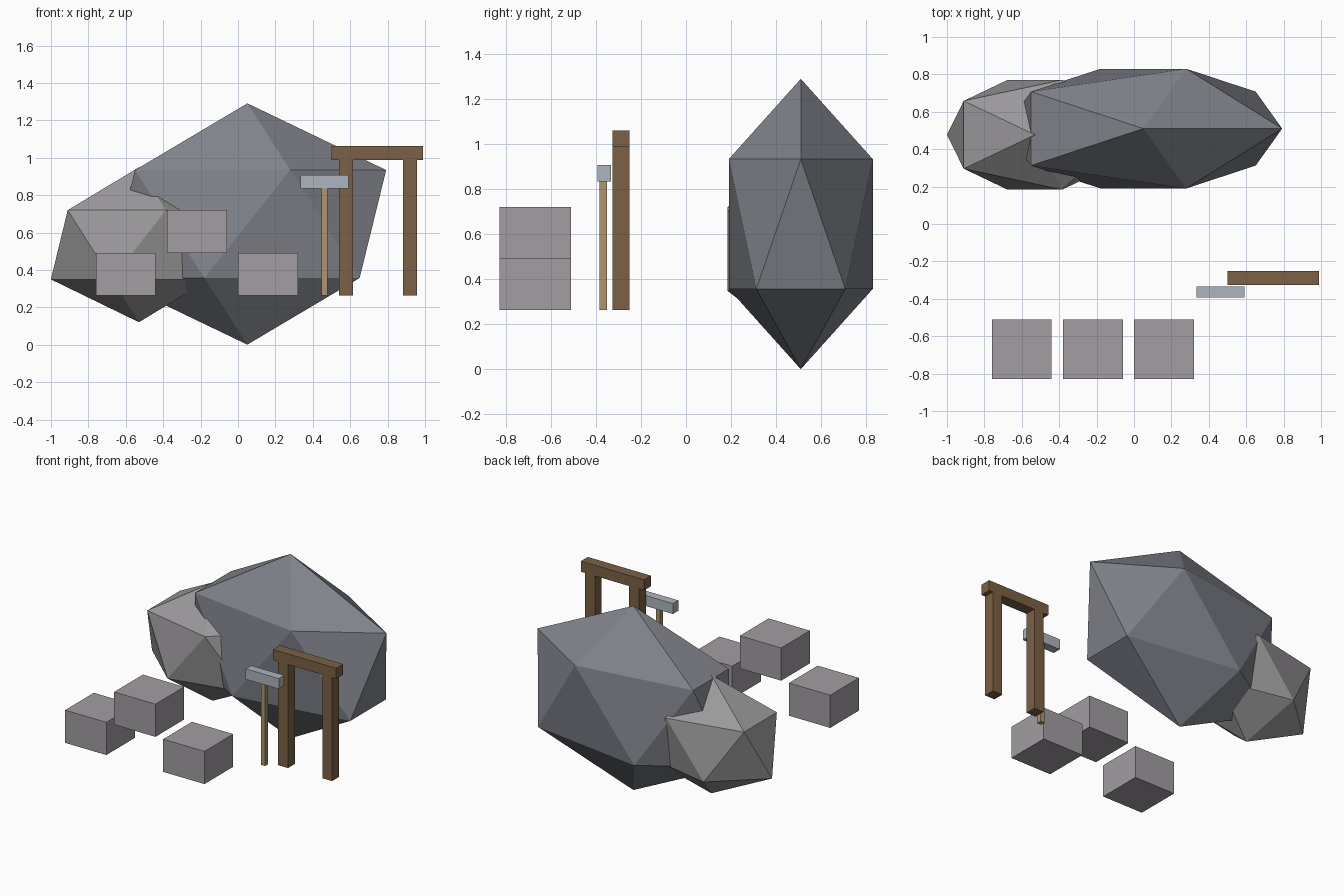
import bpy

if "Cube" in bpy.data.objects:
    bpy.data.objects.remove(bpy.data.objects["Cube"])


def material(name, rgb):
    m = bpy.data.materials.new(name)
    m.diffuse_color = (*rgb, 1.0)
    m.use_nodes = True
    m.node_tree.nodes["Principled BSDF"].inputs["Base Color"].default_value = m.diffuse_color
    return m


def finish(name, mat):
    ob = bpy.context.object
    ob.name = name
    ob.data.materials.append(mat)
    bpy.ops.object.transform_apply(location=False, rotation=False, scale=True)
    return ob


def boulder(name, center, radii, mat):
    bpy.ops.mesh.primitive_ico_sphere_add(subdivisions=1, radius=1, location=center)
    bpy.context.object.scale = radii
    return finish(name, mat)


def box(name, x, y, z, mat):
    lims = (x, y, z)
    bpy.ops.mesh.primitive_cube_add(size=1, location=[(a + b) / 2 for a, b in lims])
    bpy.context.object.scale = [b - a for a, b in lims]
    return finish(name, mat)


slate = material("slate", (0.22, 0.23, 0.26))
stone = material("stone", (0.33, 0.32, 0.33))
block = material("cut_stone", (0.36, 0.34, 0.36))
wood = material("dark_wood", (0.20, 0.12, 0.06))
ash = material("light_wood", (0.42, 0.30, 0.16))
steel = material("steel", (0.42, 0.46, 0.51))

# Two overlapping boulders
boulder("large_boulder", (0.05, 0.51, 0.646), (0.83, 0.376, 0.645), slate)
boulder("small_boulder", (-0.53, 0.477, 0.535), (0.526, 0.345, 0.414), stone)

# Cut stone blocks, the middle one raised by one course
base = 0.263
for i in range(3):
    x0 = -0.76 + 0.38 * i
    z0 = base + (0.229 if i == 1 else 0)
    box(f"stone_block_{i + 1}", (x0, x0 + 0.32), (-0.828, -0.51), (z0, z0 + 0.229), block)

# Timber frame
depth = (-0.327, -0.25)
box("left_post", (0.54, 0.616), depth, (base, 0.99), wood)
box("right_post", (0.882, 0.958), depth, (base, 0.99), wood)
box("cross_beam", (0.50, 0.99), depth, (0.988, 1.062), wood)

# Hammer standing beside the frame
box("hammer_handle", (0.447, 0.479), (-0.385, -0.35), (base, 0.84), ash)
box("hammer_head", (0.335, 0.591), (-0.393, -0.333), (0.835, 0.908), steel)
